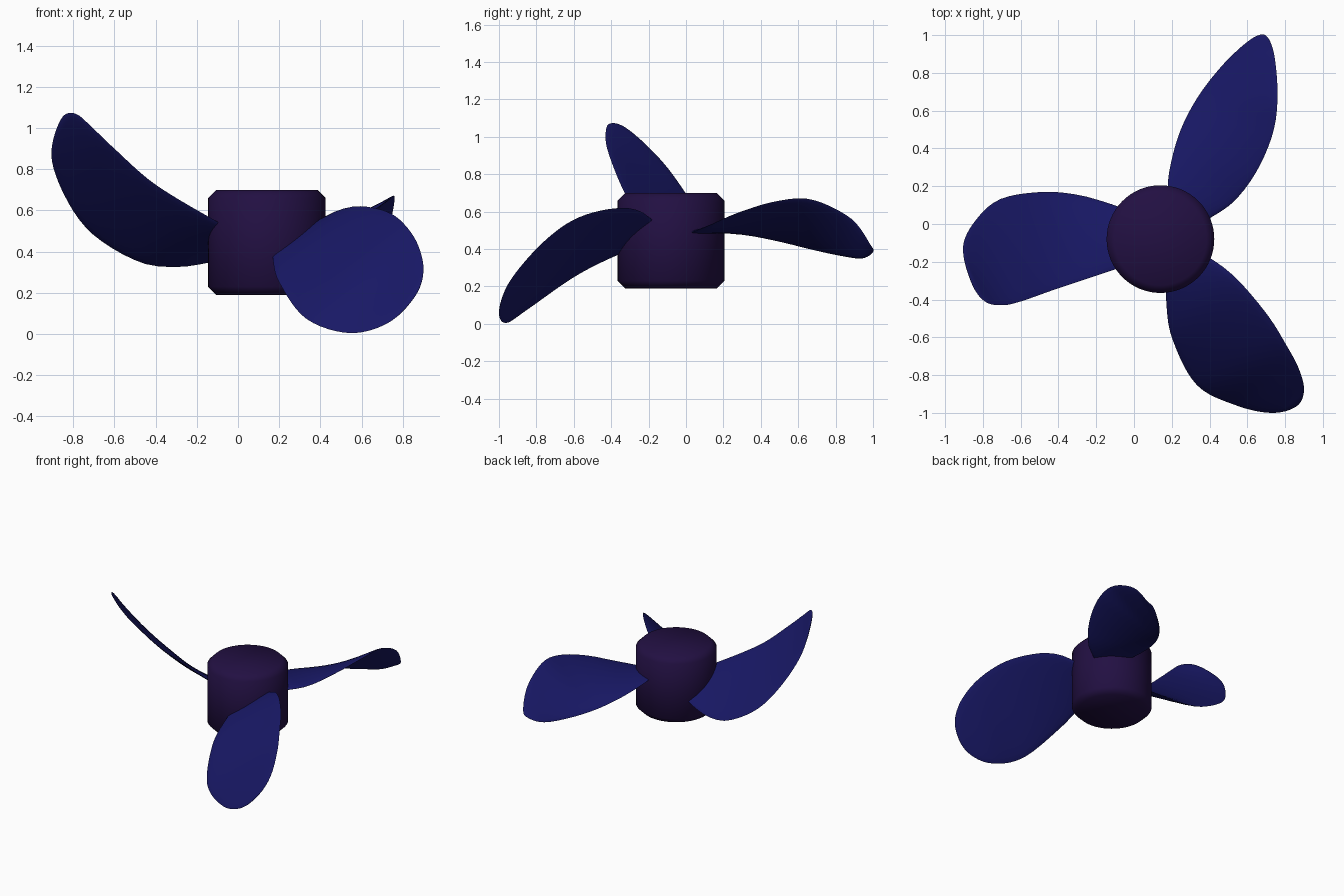
import bpy, bmesh, math
from mathutils import Vector

if "Cube" in bpy.data.objects:
    bpy.data.objects.remove(bpy.data.objects["Cube"])


def material(name, rgb):
    m = bpy.data.materials.new(name)
    m.diffuse_color = (*rgb, 1)
    m.use_nodes = True
    m.node_tree.nodes["Principled BSDF"].inputs["Base Color"].default_value = m.diffuse_color
    return m


def finish(name, bm, mat, angle):
    bmesh.ops.recalc_face_normals(bm, faces=bm.faces[:])
    mesh = bpy.data.meshes.new(name)
    bm.to_mesh(mesh)
    bm.free()
    ob = bpy.data.objects.new(name, mesh)
    bpy.context.collection.objects.link(ob)
    mesh.materials.append(mat)
    bpy.ops.object.select_all(action='DESELECT')
    ob.select_set(True)
    bpy.context.view_layer.objects.active = ob
    bpy.ops.object.shade_smooth_by_angle(angle=math.radians(angle))
    return ob


def resample(points, params):
    """Smooth curve through the points, sampled by arc length fraction."""
    p = [Vector(q) for q in points]
    p = [2 * p[0] - p[1]] + p + [2 * p[-1] - p[-2]]
    dense = []
    for i in range(1, len(p) - 2):
        a, b, c, d = p[i - 1:i + 3]
        for k in range(24):
            t = k / 24
            dense.append(0.5 * (2 * b + (c - a) * t + (2 * a - 5 * b + 4 * c - d) * t * t
                                + (3 * b - a - 3 * c + d) * t ** 3))
    dense.append(p[-2])
    length = [0]
    for a, b in zip(dense, dense[1:]):
        length.append(length[-1] + (b - a).length)
    out, j = [], 0
    for u in params:
        s = u * length[-1]
        while j < len(dense) - 2 and length[j + 1] < s:
            j += 1
        f = (s - length[j]) / max(length[j + 1] - length[j], 1e-9)
        out.append(dense[j].lerp(dense[j + 1], f))
    return out


def blade(name, outline, tip, mat, spans=36, ring=24, thick=0.016):
    """Loft a thin lens section between the two edges of the outline."""
    # one curve right round the outline keeps the tip rounded
    params = [1 - (1 - i / spans) ** 1.8 for i in range(spans + 1)]
    first = outline[:tip + 1] + [outline[tip + 1]]
    second = outline[:tip - 2:-1] if tip > 1 else outline[::-1]

    def edge(pts):
        # the last point only steers the direction at the tip
        body = resample(pts, [i / 200 for i in range(201)])
        goal = Vector(outline[tip])
        k = min(range(201), key=lambda i: (body[i] - goal).length)
        return resample(body[:k] + [goal], params)

    e1, e2 = edge(first), edge(second)
    bm = bmesh.new()
    rings = []
    for i in range(spans):
        chord = e2[i] - e1[i]
        lo, hi = max(i - 1, 0), i + 1
        along = (e1[hi] + e2[hi]) - (e1[lo] + e2[lo])
        n = chord.cross(along).normalized()
        th = thick * (1 - 0.5 * params[i]) * min(1, chord.length / 0.25)
        row = []
        for k in range(ring):
            a = 2 * math.pi * k / ring
            row.append(bm.verts.new(e1[i] + chord * (0.5 - 0.5 * math.cos(a)) + n * th * math.sin(a)))
        rings.append(row)
    end = bm.verts.new(e1[-1])
    for r, q in zip(rings, rings[1:]):
        for k in range(ring):
            m = (k + 1) % ring
            bm.faces.new((r[k], r[m], q[m], q[k]))
    for k in range(ring):
        bm.faces.new((rings[-1][k], rings[-1][(k + 1) % ring], end))
    bm.faces.new(rings[0])
    return finish(name, bm, mat, 60)


purple = material("hub_purple", (0.016, 0.005, 0.055))
blue = material("blade_blue", (0.009, 0.009, 0.13))

# Hub: chamfered drum
bm = bmesh.new()
profile = [(0.245, 0.19), (0.285, 0.23), (0.285, 0.66), (0.245, 0.70)]
N = 64
rows = [[bm.verts.new((0.14 + r * math.cos(2 * math.pi * k / N), -0.08 + r * math.sin(2 * math.pi * k / N), z))
         for k in range(N)] for r, z in profile]
for a, b in zip(rows, rows[1:]):
    for k in range(N):
        bm.faces.new((a[k], a[(k + 1) % N], b[(k + 1) % N], b[k]))
bm.faces.new(rows[0])
bm.faces.new(rows[-1])
finish("hub", bm, purple, 50)

# Blades: outline from one root corner, round the tip, to the other root corner
blade("left_blade", [
    (-0.05, 0.08, 0.37), (-0.15, 0.115, 0.345), (-0.30, 0.155, 0.325), (-0.48, 0.17, 0.35),
    (-0.70, 0.135, 0.48), (-0.83, 0.03, 0.65), (-0.905, -0.12, 0.86), (-0.86, -0.31, 1.04),
    (-0.79, -0.41, 1.07), (-0.70, -0.43, 0.995), (-0.60, -0.41, 0.90), (-0.40, -0.34, 0.725),
    (-0.10, -0.24, 0.545), (-0.03, -0.215, 0.515)], 7, blue)
blade("back_blade", [
    (0.18, 0.13, 0.51), (0.185, 0.27, 0.49), (0.24, 0.48, 0.445), (0.33, 0.66, 0.40),
    (0.45, 0.82, 0.365), (0.57, 0.94, 0.35), (0.66, 1.0, 0.385), (0.71, 0.985, 0.425),
    (0.745, 0.88, 0.565), (0.76, 0.67, 0.665), (0.735, 0.48, 0.655), (0.65, 0.28, 0.595),
    (0.53, 0.12, 0.525), (0.40, 0.03, 0.49), (0.34, 0.0, 0.48)], 6, blue)
blade("front_blade", [
    (0.17, -0.29, 0.40), (0.17, -0.40, 0.355), (0.20, -0.60, 0.25), (0.33, -0.85, 0.075),
    (0.54, -0.96, 0.005), (0.73, -1.0, 0.055), (0.86, -0.965, 0.185), (0.90, -0.88, 0.31),
    (0.87, -0.76, 0.44), (0.80, -0.63, 0.54), (0.72, -0.50, 0.595), (0.60, -0.35, 0.62),
    (0.50, -0.25, 0.605), (0.41, -0.185, 0.56), (0.34, -0.14, 0.52)], 6, blue)
